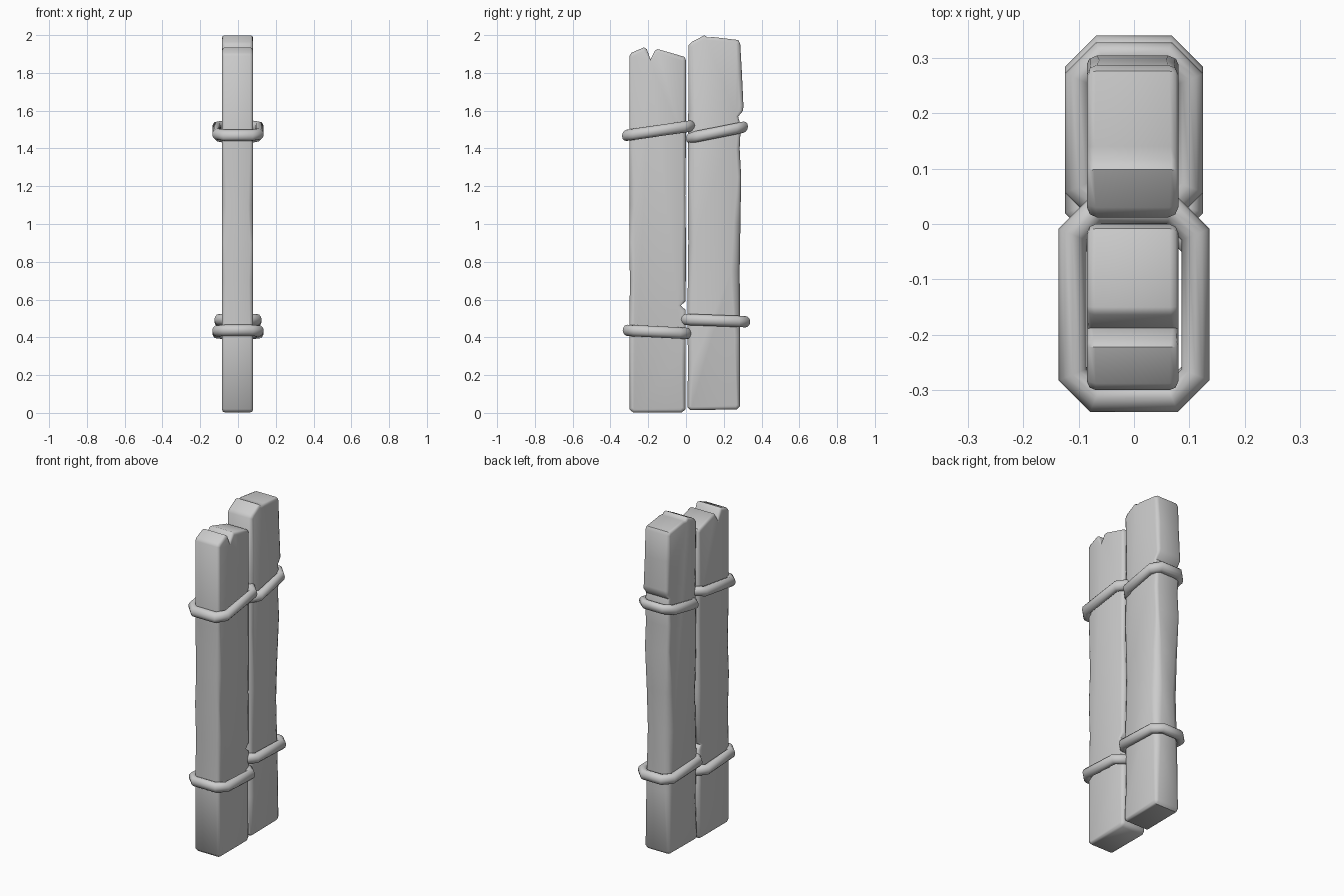
import bpy, bmesh, math
from mathutils import Vector

if "Cube" in bpy.data.objects:
    bpy.data.objects.remove(bpy.data.objects["Cube"])


def finish(bm, name, angle):
    bmesh.ops.recalc_face_normals(bm, faces=bm.faces)
    mesh = bpy.data.meshes.new(name)
    bm.to_mesh(mesh)
    bm.free()
    ob = bpy.data.objects.new(name, mesh)
    bpy.context.collection.objects.link(ob)
    bpy.ops.object.select_all(action='DESELECT')
    ob.select_set(True)
    bpy.context.view_layer.objects.active = ob
    bpy.ops.object.shade_smooth_by_angle(angle=math.radians(angle))
    return ob


def skin(bm, rings, closed):
    loops = [[bm.verts.new(p) for p in r] for r in rings]
    pairs = list(zip(loops, loops[1:]))
    if closed:
        pairs.append((loops[-1], loops[0]))
    else:
        bm.faces.new(loops[0])
        bm.faces.new(loops[-1])
    for a, b in pairs:
        for i in range(len(a)):
            j = (i + 1) % len(a)
            bm.faces.new((a[i], a[j], b[j], b[i]))


def plank(name, outline, x0=-0.085, x1=0.08):
    """Side outline of (y, z, chamfer), lofted across x with worn edges."""
    n = len(outline)
    inward = []
    for i in range(n):
        p, q, r = (Vector(outline[k % n][:2]) for k in (i - 1, i, i + 1))
        e, f = (q - p).normalized(), (r - q).normalized()
        m = (Vector((-e.y, e.x)) + Vector((-f.y, f.x))).normalized()
        inward.append(m / max(0.75, m.dot(Vector((-e.y, e.x)))))

    def section(side, dx, inset):
        pts = []
        for (y, z, c), m in zip(outline, inward):
            x = x0 + dx * c if side < 0 else x1 - dx * c
            pts.append((x, y + m.x * c * inset, z + m.y * c * inset))
        return pts

    steps = [(0, 1), (0.3, 0.3), (1, 0)]
    rings = [section(-1, *s) for s in steps] + [section(1, *s) for s in reversed(steps)]
    bm = bmesh.new()
    skin(bm, rings, False)
    return finish(bm, name, 45)


def rope(name, y0, y1, z0, z1, half, rw=0.025, rh=0.03, cut=0.042, sides=12):
    """Tilted band: chamfered rectangle path swept with an oval section."""
    a, b, c = half - rw, (y1 - y0) / 2 - rw, cut
    ym = (y0 + y1) / 2
    slope = (z1 - z0) / (y1 - y0)
    path = [Vector(p) for p in ((a, -b + c), (a, b - c), (a - c, b), (c - a, b),
                                (-a, b - c), (-a, c - b), (c - a, -b), (a - c, -b))]
    rings = []
    for i, p in enumerate(path):
        e = (p - path[i - 1]).normalized()
        f = (path[(i + 1) % 8] - p).normalized()
        m = (Vector((e.y, -e.x)) + Vector((f.y, -f.x))).normalized()
        m /= m.dot(Vector((e.y, -e.x)))
        ring = []
        for k in range(sides):
            t = math.tau * k / sides
            q = p + m * rw * math.cos(t)
            ring.append((q.x, ym + q.y, (z0 + z1) / 2 + slope * q.y + rh * math.sin(t)))
        rings.append(ring)
    bm = bmesh.new()
    skin(bm, rings, True)
    return finish(bm, name, 50)


# Front plank: V split in the top, small chip on the inner edge
plank("front_plank", [
    (-0.300, 0.020, .016), (-0.280, 0.002, .016), (-0.022, 0.002, .016), (-0.002, 0.020, .018),
    (-0.002, 0.30, .022), (-0.002, 0.545, .015), (-0.028, 0.568, .012), (-0.002, 0.592, .015),
    (0.000, 0.90, .022), (-0.004, 1.15, .014), (0.000, 1.45, .020), (0.000, 1.865, .016),
    (-0.008, 1.885, .016), (-0.150, 1.926, .015), (-0.164, 1.918, .013), (-0.188, 1.872, .010),
    (-0.208, 1.926, .013), (-0.222, 1.935, .015), (-0.288, 1.907, .016), (-0.300, 1.890, .016),
    (-0.300, 1.40, .016), (-0.298, 1.10, .026), (-0.300, 0.90, .014), (-0.297, 0.70, .022),
    (-0.300, 0.40, .016)])

# Back plank: taller, rough top, chip on the outer edge
plank("back_plank", [
    (0.008, 0.030, .014), (0.024, 0.015, .016), (0.270, 0.018, .016), (0.286, 0.036, .018),
    (0.287, 0.40, .030), (0.284, 0.75, .045), (0.288, 1.00, .035), (0.292, 1.25, .018),
    (0.284, 1.40, .020), (0.290, 1.52, .016), (0.276, 1.568, .012), (0.302, 1.600, .014),
    (0.304, 1.625, .018), (0.296, 1.80, .022), (0.287, 1.955, .018), (0.276, 1.974, .016),
    (0.140, 1.990, .014), (0.116, 1.986, .012), (0.098, 1.999, .013), (0.030, 1.964, .016),
    (0.012, 1.945, .018), (0.012, 1.60, .026), (0.010, 1.25, .018), (0.012, 0.90, .032),
    (0.008, 0.55, .020), (0.010, 0.25, .028)])

# Rope bands: bottom and top on each plank
rope("front_lower_rope", -0.335, 0.027, 0.438, 0.420, 0.136)
rope("front_upper_rope", -0.339, 0.048, 1.466, 1.522, 0.136)
rope("back_lower_rope", -0.037, 0.340, 0.496, 0.482, 0.125)
rope("back_upper_rope", 0.000, 0.328, 1.452, 1.517, 0.125)
